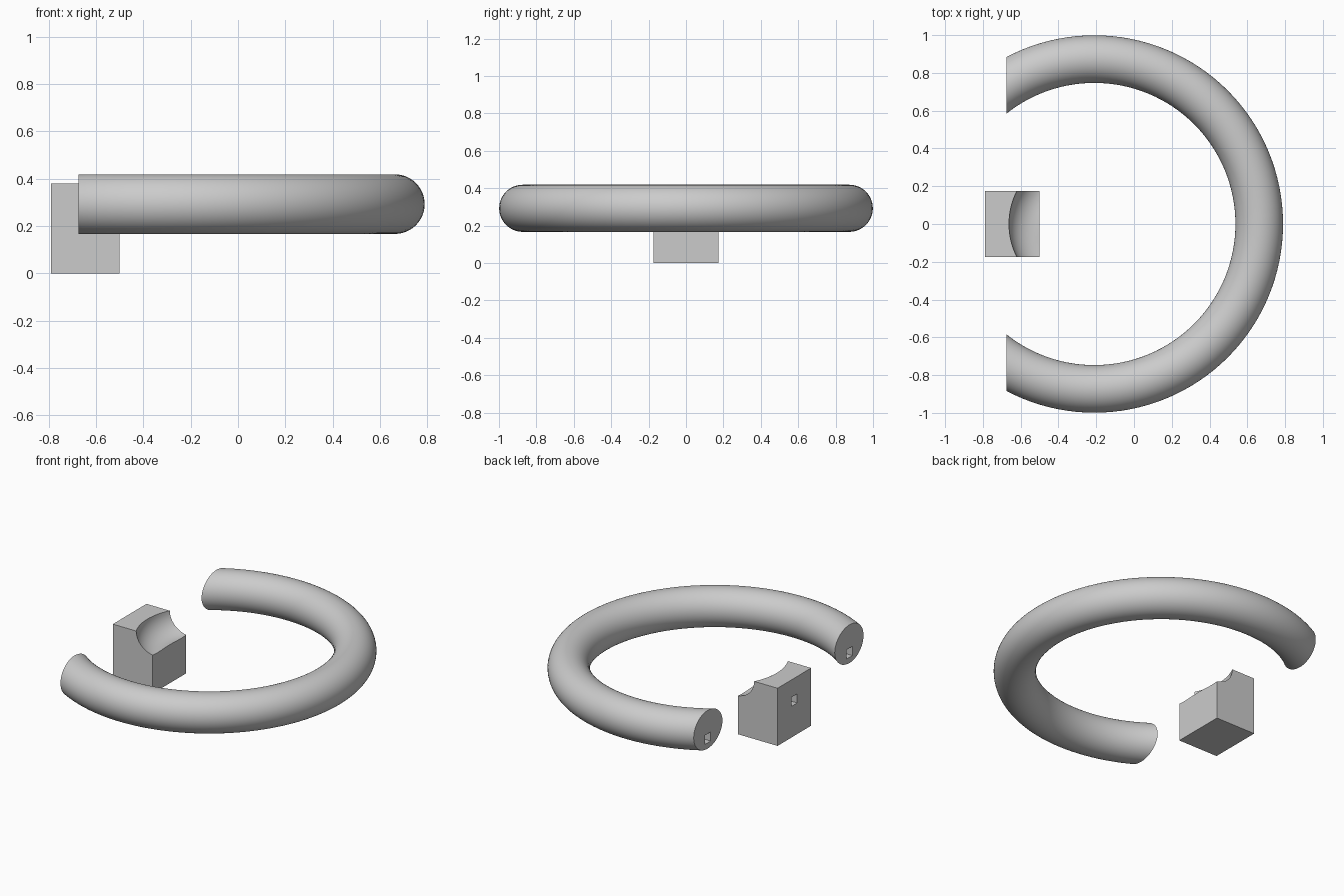
import bpy
import bmesh
import math

cube = bpy.data.objects.get("Cube")
if cube:
    bpy.data.objects.remove(cube, do_unlink=True)

grey = bpy.data.materials.new("light grey")
grey.use_nodes = True
grey.diffuse_color = (0.6, 0.6, 0.6, 1)
grey.node_tree.nodes["Principled BSDF"].inputs["Base Color"].default_value = (0.6, 0.6, 0.6, 1)


def finish(name):
    obj = bpy.context.object
    obj.name = obj.data.name = name
    obj.data.materials.append(grey)
    return obj


def box(name, low, high):
    bpy.ops.mesh.primitive_cube_add(size=1, location=[(a + b) / 2 for a, b in zip(low, high)])
    bpy.context.object.scale = [b - a for a, b in zip(low, high)]
    bpy.ops.object.transform_apply(location=True, rotation=False, scale=True)
    return finish(name)


def torus(name, location, major, minor, segments, sides):
    bpy.ops.mesh.primitive_torus_add(location=location, major_radius=major, minor_radius=minor,
                                     major_segments=segments, minor_segments=sides)
    bpy.ops.object.transform_apply(location=True, rotation=False, scale=False)
    return finish(name)


def carve(target, cutter):
    mod = target.modifiers.new("carve", 'BOOLEAN')
    mod.operation = 'DIFFERENCE'
    mod.solver = 'EXACT'
    mod.object = cutter
    bpy.ops.object.select_all(action='DESELECT')
    bpy.context.view_layer.objects.active = target
    target.select_set(True)
    bpy.ops.object.modifier_apply(modifier=mod.name)
    bpy.data.objects.remove(cutter, do_unlink=True)


def square_hole(target, x, y, depth=0.1, half=0.03, z=0.235):
    carve(target, box("hole_cutter", (x - 0.05, y - half, z - half),
                      (x + depth, y + half, z + half)))


def shade(obj):
    bpy.ops.object.select_all(action='DESELECT')
    bpy.context.view_layer.objects.active = obj
    obj.select_set(True)
    bpy.ops.object.shade_smooth_by_angle(angle=math.radians(30))


# Open ring, sliced flat on one side and capped
CUT_X = -0.675
ring = torus("open_ring", (-0.21, 0, 0.293), 0.873, 0.126, 128, 48)
bm = bmesh.new()
bm.from_mesh(ring.data)
cut = bmesh.ops.bisect_plane(bm, geom=bm.verts[:] + bm.edges[:] + bm.faces[:],
                             plane_co=(CUT_X, 0, 0), plane_no=(-1, 0, 0), clear_outer=True)
bmesh.ops.holes_fill(bm, edges=[e for e in bm.edges if e.is_boundary])
bmesh.ops.recalc_face_normals(bm, faces=bm.faces[:])
bm.to_mesh(ring.data)
bm.free()

# Square sockets in the ring ends
for side in (-1, 1):
    square_hole(ring, CUT_X, side * 0.737)
shade(ring)

# Support block with a curved groove along its inner top edge
block = box("support_block", (-0.79, -0.175, 0), (-0.5, 0.175, 0.38))
carve(block, torus("groove_cutter", (-0.277, 0, 0.38), 0.255, 0.13, 96, 48))
square_hole(block, -0.79, 0)
shade(block)
